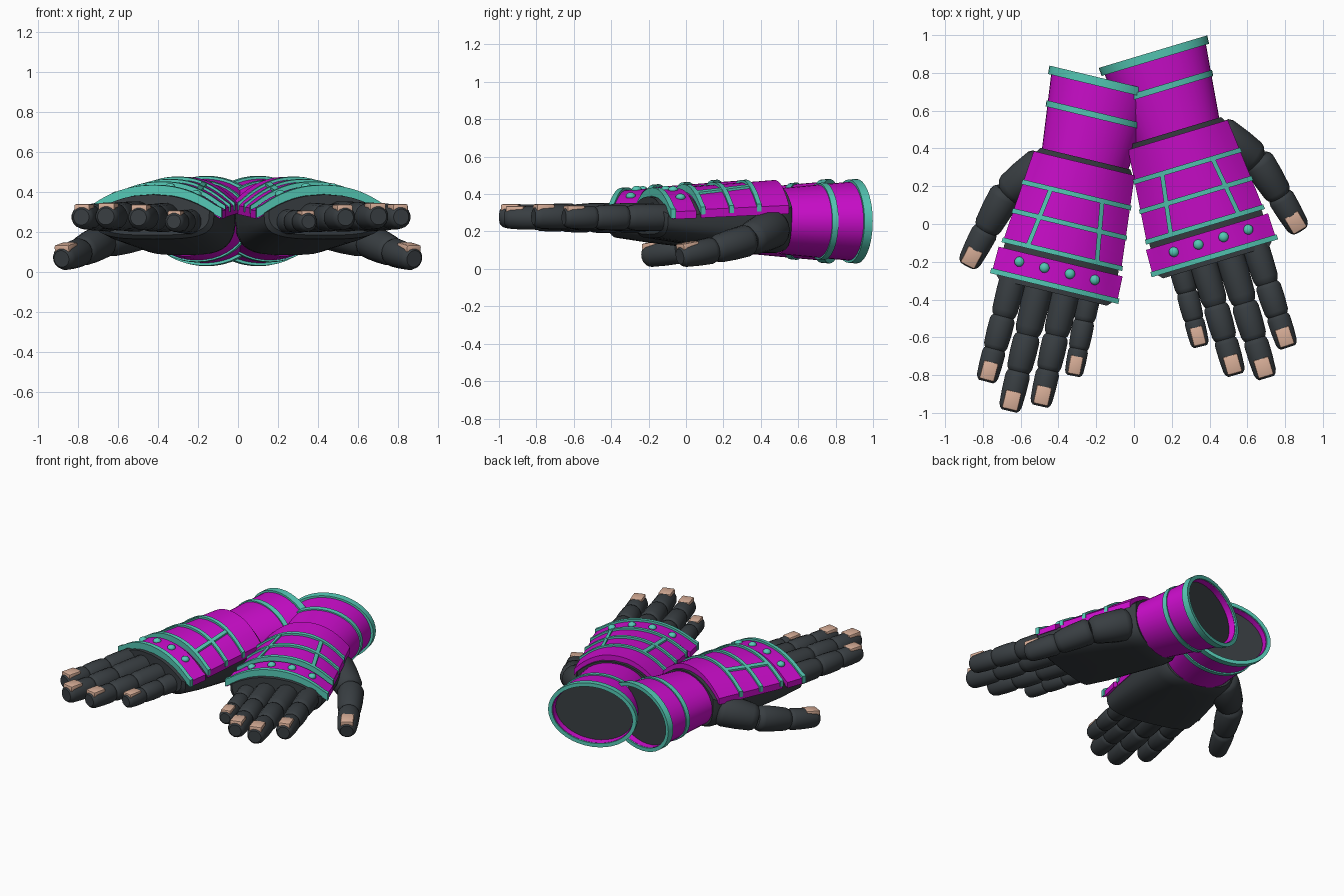
import bpy, bmesh, math
from mathutils import Matrix, Vector

cube = bpy.data.objects.get("Cube")
if cube:
    bpy.data.objects.remove(cube, do_unlink=True)


def material(name, rgb):
    m = bpy.data.materials.new(name)
    m.diffuse_color = (*rgb, 1)
    m.use_nodes = True
    node = next(n for n in m.node_tree.nodes if n.type == "BSDF_PRINCIPLED")
    node.inputs["Base Color"].default_value = (*rgb, 1)
    node.inputs["Roughness"].default_value = 0.6
    return m


MAGENTA = material("magenta", (0.6, 0.004, 0.6))
DARK = material("charcoal", (0.04, 0.048, 0.054))
TEAL = material("teal", (0.09, 0.58, 0.46))
TAN = material("nail_tan", (0.68, 0.42, 0.31))

PLACE = Matrix()   # current hand placement
SIDE = ""


def finish(name, bm, mat, sharp=0.6):
    """Place the mesh for the current hand, smooth it and link it."""
    bm.transform(PLACE)
    bmesh.ops.recalc_face_normals(bm, faces=bm.faces)
    for f in bm.faces:
        f.smooth = True
    for e in bm.edges:
        e.smooth = e.calc_face_angle(0) < sharp
    mesh = bpy.data.meshes.new(SIDE + name)
    bm.to_mesh(mesh)
    bm.free()
    mesh.materials.append(mat)
    bpy.context.collection.objects.link(bpy.data.objects.new(SIDE + name, mesh))


def loft(name, rings, mat, closed=False):
    """Skin a list of point rings; closed joins last to first, else caps."""
    bm = bmesh.new()
    rows = [[bm.verts.new(p) for p in ring] for ring in rings]
    pairs = list(zip(rows, rows[1:])) + ([(rows[-1], rows[0])] if closed else [])
    for a, b in pairs:
        for i in range(len(a)):
            j = (i + 1) % len(a)
            bm.faces.new((a[i], a[j], b[j], b[i]))
    if not closed:
        bm.faces.new(rows[0])
        bm.faces.new(rows[-1])
    finish(name, bm, mat)


def mix(a, b, t):
    return a + (b - a) * t


def half_width(v):
    return mix(0.338, 0.275, v / 0.67)


def back_of_hand(u, v):
    """Height of the arched back of the hand."""
    t = min(abs(u) / half_width(v), 1)
    edge, peak = mix(0.30, 0.33, v / 0.67), mix(0.415, 0.465, v / 0.67)
    return mix(edge, peak, 1 - t ** 2.2)


def patch(name, v0, v1, span0, span1, lift, depth, mat):
    """Curved slab lying on the back of the hand."""
    def section(v, span):
        us = [mix(*span, i / 20) for i in range(21)]
        upper = [(u, v, back_of_hand(u, v) + lift) for u in us]
        return upper + [(x, y, z - depth) for x, y, z in reversed(upper)]
    loft(name, [section(mix(v0, v1, k / 4), [mix(a, b, k / 4) for a, b in zip(span0, span1)])
                for k in range(5)], mat)


def full(v, extra=0):
    return (-half_width(v) - extra, half_width(v) + extra)


def ellipse(v, rx, rz, n=40):
    return [(rx * math.cos(a), v, 0.255 + rz * math.sin(a))
            for a in (math.tau * i / n for i in range(n))]


def palm_section(v, scale, bottom):
    w, ring = half_width(v) * scale, []
    for i in range(40):
        a = math.tau * i / 40
        c, s = math.cos(a), math.sin(a)
        u = w * math.copysign(abs(c) ** 0.6, c)
        edge = back_of_hand(w, v) - 0.025
        z = back_of_hand(u, v) - 0.025 if s >= 0 else mix(edge, bottom, abs(s) ** 0.6)
        ring.append((u, v, z))
    return ring


def frame(p, q):
    d = (q - p).normalized()
    side = d.cross(Vector((0, 0, 1))).normalized()
    return d, side, side.cross(d)


def segment(name, p, q, r0, r1):
    """One finger joint with bevelled ends."""
    d, side, up = frame(p, q)
    rings = []
    for t, k in ((0, 0.7), (0.06, 0.9), (0.15, 1), (0.5, 1.03), (0.85, 1), (0.94, 0.9), (1, 0.7)):
        r = mix(r0, r1, t) * k
        rings.append([p.lerp(q, t) + side * r * math.cos(a) + up * r * math.sin(a)
                      for a in (math.tau * (i + 0.5) / 16 for i in range(16))])
    loft(name, rings, DARK)


def nail(name, p, q, r):
    """Bevelled block set in the top of the fingertip."""
    d, side, up = frame(p, q)
    bm = bmesh.new()
    bmesh.ops.create_cube(bm, size=1)
    bmesh.ops.scale(bm, vec=(r * 1.4, 0.1, r * 0.7), verts=bm.verts)
    bmesh.ops.bevel(bm, geom=bm.edges[:], offset=0.009, segments=2, affect="EDGES", profile=0.5)
    turn = Matrix((side, d, up)).transposed().to_4x4()
    bm.transform(Matrix.Translation(q - d * 0.058 + up * r * 0.77) @ turn)
    finish(name, bm, TAN)


def finger(name, joints, radii):
    pts = [Vector(j) for j in joints]
    for i, part in enumerate(("base", "middle", "tip")):
        p, q = pts[i], pts[i + 1]
        back = (p - q).normalized() * (0.015 if i else 0)
        segment(f"{name}_{part}", p + back, q, radii[i], radii[i + 1])
    nail(name + "_nail", pts[2], pts[3], radii[3])


def build_hand():
    # palm and wrist
    loft("palm", [palm_section(v, s, b) for v, s, b in
                  ((-0.035, 0.86, 0.185), (-0.015, 0.92, 0.165), (0.15, 0.96, 0.14),
                   (0.4, 0.97, 0.11), (0.6, 0.97, 0.085), (0.67, 0.95, 0.085),
                   (0.695, 0.9, 0.095))], DARK)

    # armour plates with raised trim
    patch("knuckle_plate", 0.0, 0.135, full(0, 0.003), full(0.135, 0.012), 0.005, 0.04, MAGENTA)
    patch("knuckle_trim", -0.012, 0.016, full(0, 0.012), full(0.016, 0.012), 0.02, 0.05, TEAL)
    patch("hand_plate", 0.165, 0.67, full(0.165), full(0.67), 0.01, 0.045, MAGENTA)
    for i, v in enumerate((0.162, 0.325, 0.485)):
        patch(f"hand_trim_{i}", v, v + 0.026, full(v, 0.006), full(v + 0.026, 0.006),
              0.024, 0.04, TEAL)
    for label, s in (("inner", 1), ("outer", -1)):
        patch("cross_trim_" + label, 0.175, 0.495,
              (s * 0.188 - 0.012, s * 0.188 + 0.012),
              (s * 0.14 - 0.012, s * 0.14 + 0.012), 0.022, 0.03, TEAL)

    # rivets
    for i, u in enumerate((-0.212, -0.076, 0.063, 0.198)):
        bm = bmesh.new()
        bmesh.ops.create_uvsphere(bm, u_segments=16, v_segments=8, radius=0.027)
        bm.transform(Matrix.Translation((u, 0.083, back_of_hand(u, 0.083) + 0.006))
                     @ Matrix.Diagonal((1, 1, 0.75, 1)))
        finish(f"rivet_{i}", bm, TEAL)

    # flared cuff, open at the arm end
    loft("cuff", [ellipse(*r) for r in ((0.69, 0.235, 0.175), (0.93, 0.262, 0.197),
                                        (1.12, 0.284, 0.213), (1.12, 0.27, 0.199),
                                        (1.05, 0.262, 0.191), (0.69, 0.22, 0.16))],
         MAGENTA, closed=True)
    loft("cuff_lining", [ellipse(1.05, 0.266, 0.195), ellipse(1.08, 0.268, 0.197)], DARK)
    loft("wrist_core", [ellipse(0.66, 0.225, 0.165), ellipse(0.72, 0.225, 0.165)], DARK)
    for label, v0, v1, rx, rz, wall in (("cuff_band", 0.915, 0.948, 0.272, 0.207, 0.02),
                                        ("cuff_rim", 1.085, 1.13, 0.3, 0.226, 0.026)):
        loft(label, [ellipse(v0, rx - 0.003, rz - 0.003), ellipse(v1, rx, rz),
                     ellipse(v1, rx - wall, rz - wall), ellipse(v0, rx - wall, rz - wall)],
             TEAL, closed=True)

    # fingers: name, u at base and tip, joint distances, radius, height
    for name, u0, u1, joints, r, z in (
            ("index", -0.222, -0.235, (-0.228, -0.405, -0.575), 0.069, 0.275),
            ("middle", -0.08, -0.08, (-0.293, -0.49, -0.698), 0.073, 0.278),
            ("ring", 0.065, 0.073, (-0.26, -0.446, -0.635), 0.07, 0.272),
            ("little", 0.187, 0.207, (-0.15, -0.3, -0.438), 0.059, 0.252)):
        path = [(u0, 0.06, z)] + [(mix(u0, u1, v / joints[2]), v, z) for v in joints]
        finger(name + "_finger", path, (r * 1.05, r, r * 0.93, r * 0.83))

    # thumb
    finger("thumb", [(-0.2, 0.62, 0.225), (-0.365, 0.42, 0.155),
                     (-0.425, 0.2, 0.1), (-0.475, 0.0, 0.066)], (0.11, 0.088, 0.074, 0.06))


for SIDE, x, y, angle, flip in (("right_", -0.42, -0.33, -13.5, 1),
                                ("left_", 0.425, -0.17, 16.7, -1)):
    PLACE = (Matrix.Translation((x, y, 0)) @ Matrix.Rotation(math.radians(angle), 4, "Z")
             @ Matrix.Diagonal((flip, 1, 1, 1)))
    build_hand()
